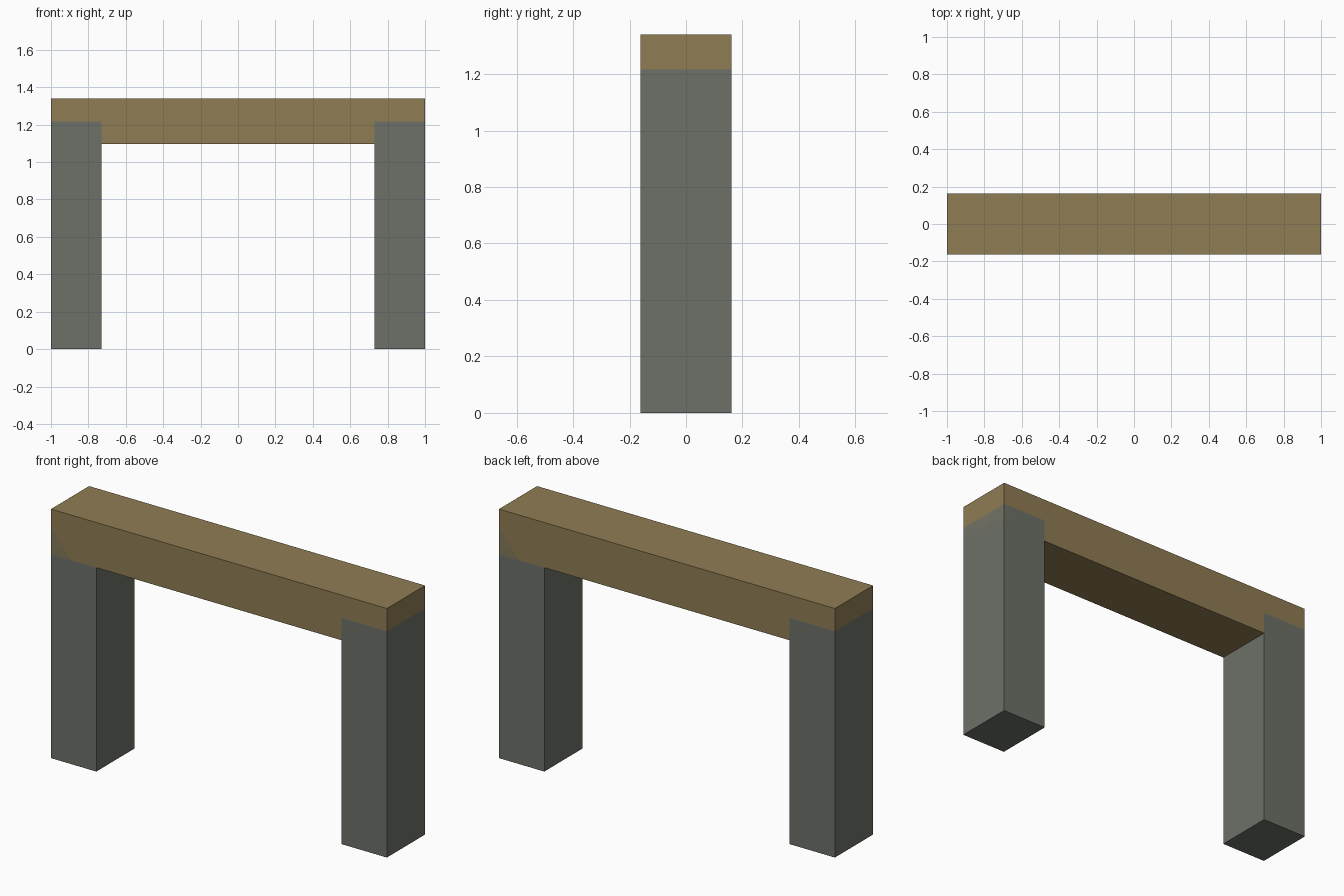
import bpy

if "Cube" in bpy.data.objects:
    bpy.data.objects.remove(bpy.data.objects["Cube"])


def material(name, rgb):
    m = bpy.data.materials.new(name)
    m.diffuse_color = (*rgb, 1.0)
    m.use_nodes = True
    m.node_tree.nodes["Principled BSDF"].inputs["Base Color"].default_value = m.diffuse_color
    return m


def box(name, lo, hi, mat):
    centre = [(a + b) / 2 for a, b in zip(lo, hi)]
    bpy.ops.mesh.primitive_cube_add(size=1, location=centre)
    ob = bpy.context.object
    ob.name = name
    ob.scale = [b - a for a, b in zip(lo, hi)]
    bpy.ops.object.transform_apply(location=False, rotation=False, scale=True)
    ob.data.materials.append(mat)
    return ob


stone = material("grey_stone", (0.150, 0.165, 0.136))
wood = material("brown_wood", (0.275, 0.202, 0.087))

HALF_DEPTH = 0.162

# Two upright posts, reaching halfway into the beam
for side, x0, x1 in (("left", -1.0, -0.73), ("right", 0.73, 1.0)):
    box(side + "_post", (x0, -HALF_DEPTH, 0), (x1, HALF_DEPTH, 1.217), stone)

# Beam across the top, flush with the posts
box("lintel_beam", (-1, -HALF_DEPTH, 1.097), (1, HALF_DEPTH, 1.34), wood)
